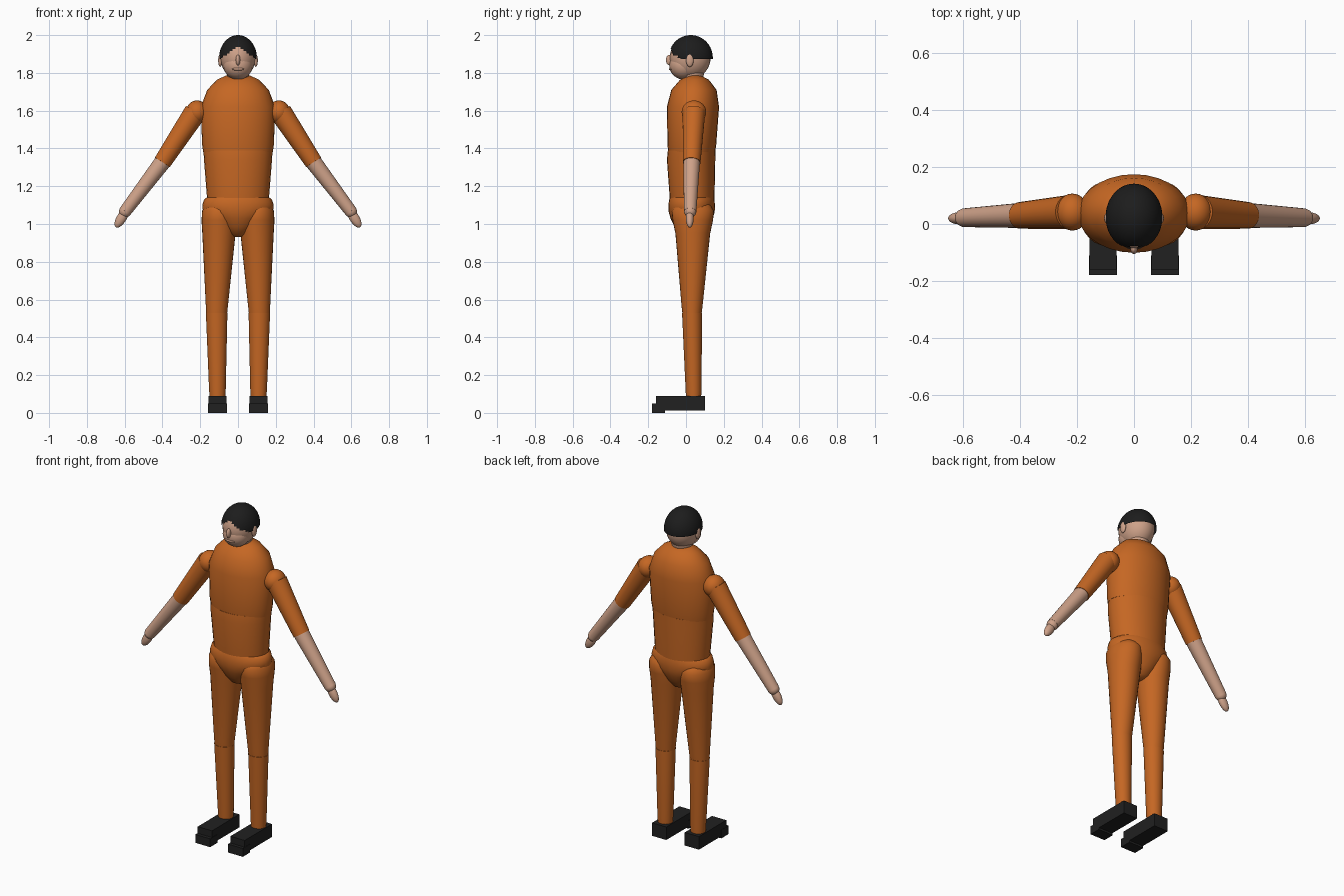
import bpy, bmesh, math
from mathutils import Vector, Matrix

if "Cube" in bpy.data.objects:
    bpy.data.objects.remove(bpy.data.objects["Cube"])


def material(name, rgb):
    m = bpy.data.materials.new(name)
    m.diffuse_color = (*rgb, 1)
    m.use_nodes = True
    m.node_tree.nodes["Principled BSDF"].inputs["Base Color"].default_value = m.diffuse_color
    return m


ORANGE = material("orange cloth", (0.56, 0.135, 0.017))
SKIN = material("skin", (0.62, 0.36, 0.25))
HAIR = material("black hair", (0.012, 0.012, 0.012))
SHOE = material("black shoe", (0.015, 0.015, 0.015))


def finish(name, bm, mat, smooth=True):
    bmesh.ops.recalc_face_normals(bm, faces=bm.faces)
    me = bpy.data.meshes.new(name)
    bm.to_mesh(me)
    bm.free()
    me.materials.append(mat)
    ob = bpy.data.objects.new(name, me)
    bpy.context.collection.objects.link(ob)
    if smooth:
        bpy.ops.object.select_all(action='DESELECT')
        ob.select_set(True)
        bpy.context.view_layer.objects.active = ob
        bpy.ops.object.shade_smooth_by_angle(angle=math.radians(40))
    return ob


def loft(name, rings, mat, n=28):
    """Stack of ellipses, each ring = (z, centre x, centre y, radius x, radius y)."""
    bm = bmesh.new()
    loops = []
    for z, cx, cy, rx, ry in rings:
        loops.append([bm.verts.new((cx + rx * math.cos(2 * math.pi * i / n),
                                    cy + ry * math.sin(2 * math.pi * i / n), z))
                      for i in range(n)])
    for a, b in zip(loops, loops[1:]):
        for i in range(n):
            j = (i + 1) % n
            bm.faces.new((a[i], a[j], b[j], b[i]))
    bm.faces.new(loops[0])
    bm.faces.new(loops[-1])
    return finish(name, bm, mat)


def ball_mesh(centre, radii, axis=(0, 0, 1), u=28, v=18):
    bm = bmesh.new()
    rot = Vector((0, 0, 1)).rotation_difference(Vector(axis)).to_matrix().to_4x4()
    bmesh.ops.create_uvsphere(bm, u_segments=u, v_segments=v, radius=1,
                              matrix=Matrix.Translation(centre) @ rot @ Matrix.Diagonal((*radii, 1)))
    return bm


def ball(name, centre, radii, mat, axis=(0, 0, 1)):
    return finish(name, ball_mesh(centre, radii, axis), mat)


def tube(name, p0, p1, r0, r1, mat):
    p0, p1 = Vector(p0), Vector(p1)
    d = p1 - p0
    bm = bmesh.new()
    rot = Vector((0, 0, 1)).rotation_difference(d).to_matrix().to_4x4()
    bmesh.ops.create_cone(bm, cap_ends=True, segments=24, radius1=r0, radius2=r1, depth=d.length,
                          matrix=Matrix.Translation((p0 + p1) / 2) @ rot)
    return finish(name, bm, mat)


def box(name, lo, hi, mat):
    lo, hi = Vector(lo), Vector(hi)
    bm = bmesh.new()
    bmesh.ops.create_cube(bm, size=1, matrix=Matrix.Translation((lo + hi) / 2)
                          @ Matrix.Diagonal((*(hi - lo), 1)))
    return finish(name, bm, mat, smooth=False)


# Torso
loft("chest", [(1.38, 0, .03, .184, .124), (1.42, 0, .031, .19, .129), (1.62, 0, .037, .197, .138),
               (1.71, 0, .042, .163, .12), (1.765, 0, .045, .11, .075), (1.785, 0, .045, .065, .035)], ORANGE)
loft("abdomen", [(1.08, 0, .032, .16, .115), (1.15, 0, .032, .165, .119),
                 (1.34, 0, .027, .18, .128), (1.39, 0, .03, .183, .126)], ORANGE)
loft("pelvis", [(.932, 0, .03, .03, .03), (.945, 0, .03, .056, .06), (.985, 0, .03, .095, .09),
                (1.03, 0, .03, .14, .112), (1.065, 0, .03, .185, .122), (1.10, 0, .03, .189, .123),
                (1.13, 0, .031, .18, .12), (1.145, 0, .032, .16, .115)], ORANGE)

# Head, jaw and facial features
ball("head", (0, .022, 1.88), (.092, .108, .112), SKIN)
ball("jaw", (0, -.012, 1.84), (.077, .076, .075), SKIN)
ball("neck", (0, .035, 1.80), (.06, .06, .06), SKIN)
ball("nose", (0, -.088, 1.868), (.012, .018, .028), SKIN)
ball("lips", (0, -.078, 1.82), (.032, .012, .008), SKIN)

# Hair cap with a flat lower edge and a stepped fringe over the face
bm = ball_mesh((0, .025, 1.88), (.1, .117, .12), u=40, v=32)
cut = bmesh.ops.bisect_plane(bm, geom=bm.verts[:] + bm.edges[:] + bm.faces[:],
                             plane_co=(0, 0, 1.873), plane_no=(0, 0, -1), clear_outer=True)
face_opening = []
for f in bm.faces:
    c = f.calc_center_median()
    if c.y < -.01 and c.z < 1.943 - .75 * abs(c.x):
        face_opening.append(f)
bmesh.ops.delete(bm, geom=face_opening, context='FACES')
finish("hair", bm, HAIR)

for side, s in (("left", 1), ("right", -1)):
    ball(side + "_ear", (s * .094, .02, 1.866), (.011, .02, .034), SKIN)

    # Arm with short sleeve
    shoulder = Vector((s * .226, .042, 1.592))
    elbow = Vector((s * .401, .03, 1.326))
    wrist = Vector((s * .598, .022, 1.066))
    ball(side + "_shoulder", (s * .217, .042, 1.592), (.058, .065, .062), ORANGE)
    tube(side + "_sleeve", shoulder, elbow, .06, .047, ORANGE)
    tube(side + "_forearm", elbow, wrist, .044, .033, SKIN)
    ball(side + "_elbow", elbow, (.043, .043, .043), SKIN)
    ball(side + "_wrist", wrist, (.032, .032, .032), SKIN)
    ball(side + "_hand", (s * .616, .02, 1.032), (.026, .021, .058), SKIN,
         axis=(s * .5, 0, -.8))

    # Trouser leg
    loft(side + "_thigh", [(.52, s * .113, .032, .055, .05), (.56, s * .112, .032, .058, .055),
                           (.95, s * .101, .036, .088, .092), (1.02, s * .1, .036, .093, .107),
                           (1.07, s * .1, .036, .09, .112), (1.105, s * .1, .036, .07, .09),
                           (1.125, s * .1, .036, .035, .045)], ORANGE)
    loft(side + "_shin", [(.08, s * .109, .04, .041, .04), (.12, s * .109, .04, .044, .042),
                          (.53, s * .113, .032, .057, .053)], ORANGE)

    # Shoe with a lower toe piece
    x0, x1 = sorted((s * .061, s * .156))
    box(side + "_shoe", (x0, -.16, .012), (x1, .10, .09), SHOE)
    x0, x1 = sorted((s * .059, s * .158))
    box(side + "_shoe_toe", (x0, -.18, 0), (x1, -.11, .05), SHOE)
